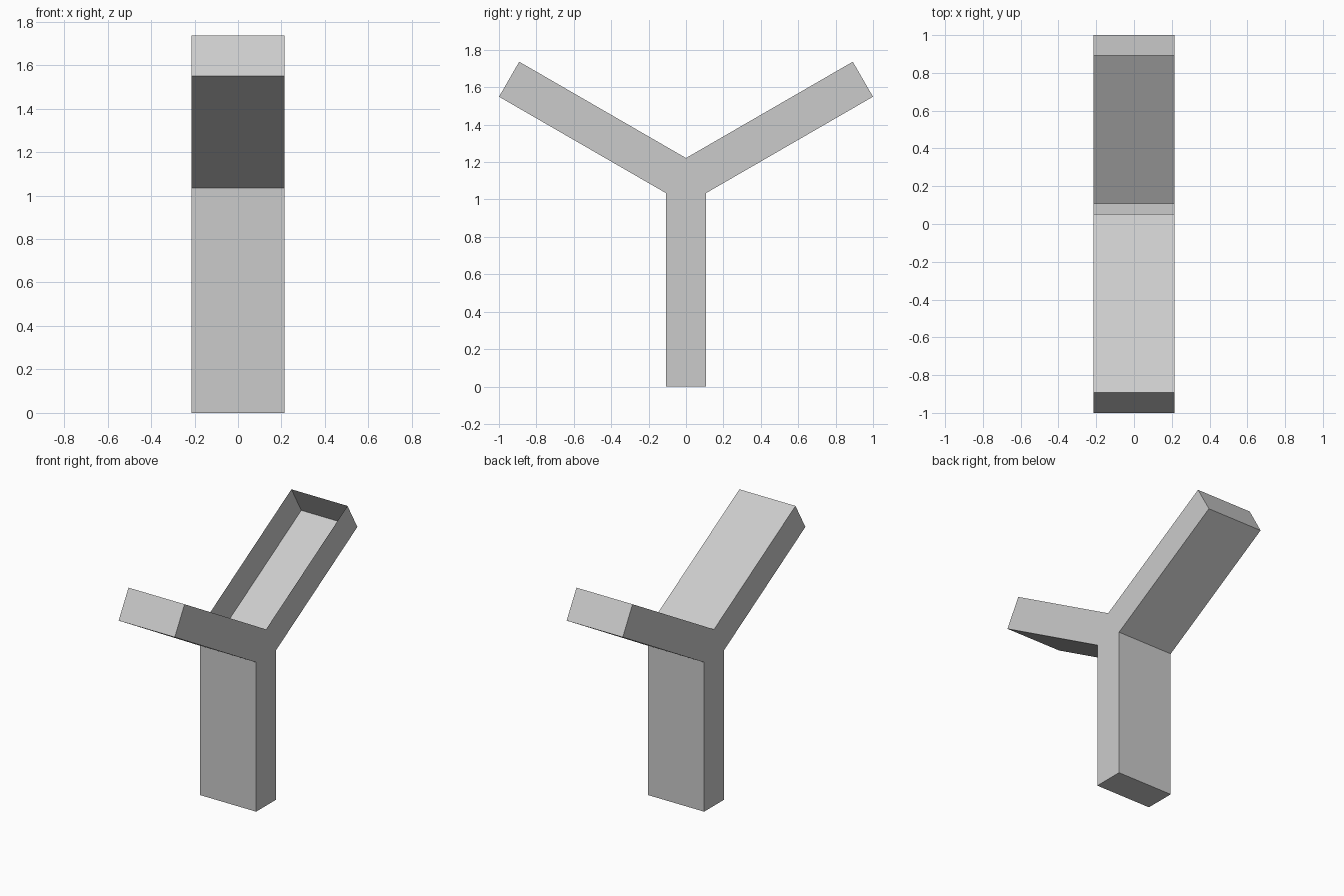
import bpy
import bmesh
import math
from mathutils import Matrix, Vector

cube = bpy.data.objects.get("Cube")
if cube:
    bpy.data.objects.remove(cube, do_unlink=True)

grey = bpy.data.materials.new("plain_grey")
grey.use_nodes = True
colour = (0.6, 0.6, 0.6, 1)
grey.diffuse_color = colour
grey.node_tree.nodes["Principled BSDF"].inputs["Base Color"].default_value = colour

WIDTH, DEPTH = 0.43, 0.216
HUB = 1.097      # height where the three beams meet
LENGTH = 1.097   # post length, the arms match it


def beam(name, tilt, length, open_top=False):
    """Box that starts at the hub and runs along +z, tilted about x."""
    bm = bmesh.new()
    bmesh.ops.create_cube(bm, size=1)
    bmesh.ops.scale(bm, vec=(WIDTH, DEPTH, length), verts=bm.verts)
    bmesh.ops.translate(bm, vec=(0, 0, length / 2), verts=bm.verts)
    if open_top:
        top = [f for f in bm.faces if f.normal.y < -0.9]
        bmesh.ops.delete(bm, geom=top, context='FACES_ONLY')
    place = Matrix.Translation(Vector((0, 0, HUB))) @ Matrix.Rotation(tilt, 4, 'X')
    bmesh.ops.transform(bm, matrix=place, verts=bm.verts)
    mesh = bpy.data.meshes.new(name)
    bm.to_mesh(mesh)
    bm.free()
    mesh.materials.append(grey)
    obj = bpy.data.objects.new(name, mesh)
    bpy.context.collection.objects.link(obj)
    return obj


# Upright post, closed front arm, and back arm open along its upper side
beam("post", math.pi, LENGTH)
beam("front_arm", math.radians(60), LENGTH - 0.005)
beam("back_arm", math.radians(-60), LENGTH - 0.005, open_top=True)
